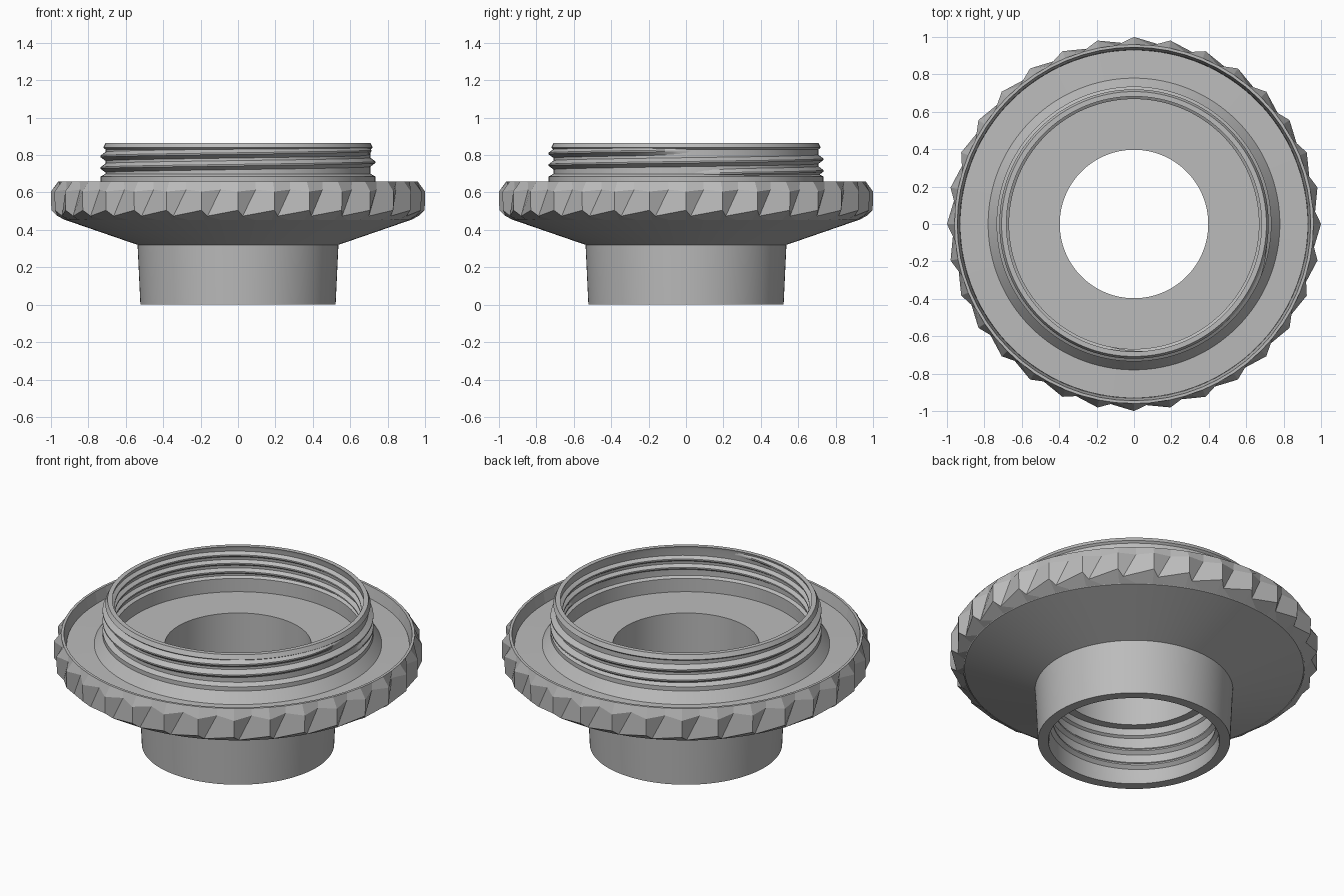
import bpy, bmesh
from math import sin, cos, pi, radians

cube = bpy.data.objects.get("Cube")
if cube:
    bpy.data.objects.remove(cube, do_unlink=True)

SEG = 128      # sides of the round parts
TEETH = 32     # grip teeth around the rim

metal = bpy.data.materials.new("grey metal")
metal.use_nodes = True
GREY = (0.5, 0.5, 0.5, 1)
metal.diffuse_color = GREY
metal.node_tree.nodes["Principled BSDF"].inputs["Base Color"].default_value = GREY


def loft(name, rows, ring=True, wrap=False, smooth=True):
    """Skin rows of points; ring closes each row, wrap joins last row to first."""
    bm = bmesh.new()
    grid = [[bm.verts.new(p) for p in row] for row in rows]
    pairs = list(zip(grid, grid[1:])) + ([(grid[-1], grid[0])] if wrap else [])
    count = len(rows[0])
    for a, b in pairs:
        for i in range(count if ring else count - 1):
            j = (i + 1) % count
            bm.faces.new((a[i], a[j], b[j], b[i]))
    bmesh.ops.holes_fill(bm, edges=[e for e in bm.edges if e.is_boundary])
    bmesh.ops.recalc_face_normals(bm, faces=bm.faces)
    mesh = bpy.data.meshes.new(name)
    bm.to_mesh(mesh)
    bm.free()
    mesh.materials.append(metal)
    obj = bpy.data.objects.new(name, mesh)
    bpy.context.collection.objects.link(obj)
    if smooth:
        bpy.ops.object.select_all(action='DESELECT')
        bpy.context.view_layer.objects.active = obj
        obj.select_set(True)
        bpy.ops.object.shade_smooth_by_angle(angle=radians(25))
    return obj


def polar(r, angle, z):
    return (r * cos(angle), r * sin(angle), z)


def circle(r, z, count=SEG):
    return [polar(r, 2 * pi * i / count, z) for i in range(count)]


def thread(name, root, crest, z0, z1, pitch, half):
    """Triangular ridge following a right-handed helix, fading at both ends."""
    turns = (z1 - z0) / pitch
    steps = int(turns * SEG)
    sink = root - 0.004 if crest > root else root + 0.004
    rows = []
    for i in range(steps + 1):
        a = 2 * pi * i / SEG
        z = z0 + pitch * i / SEG
        fade = min(1, i / 10, (steps - i) / 10)
        tip = sink + (crest - sink) * max(fade, 0.05)
        rows.append([polar(sink, a, z - half), polar(tip, a, z - 0.004),
                     polar(tip, a, z + 0.004), polar(sink, a, z + half)])
    return loft(name, rows)


# Main body: collar, cone, recessed flange, upper neck, floor and bore
body = [(0.465, 0), (0.522, 0), (0.537, 0.32), (0.92, 0.452), (0.93, 0.47),
        (0.93, 0.595), (0.78, 0.6), (0.735, 0.66), (0.735, 0.685),
        (0.708, 0.70), (0.708, 0.83), (0.72, 0.84), (0.708, 0.865),
        (0.682, 0.865), (0.688, 0.85), (0.688, 0.69), (0.67, 0.68),
        (0.67, 0.6), (0.397, 0.6), (0.397, 0.33), (0.445, 0.33),
        (0.445, 0.29), (0.46, 0.28), (0.46, 0.02)]
loft("body", [circle(r, z) for r, z in body], wrap=True)

# Threads: outside and inside the neck, and inside the collar
thread("neck_outer_thread", 0.708, 0.735, 0.70, 0.825, 0.062, 0.027)
thread("neck_inner_thread", 0.688, 0.668, 0.70, 0.84, 0.05, 0.02)
thread("collar_inner_thread", 0.46, 0.44, 0.05, 0.26, 0.09, 0.025)


# Grip rim: upright peaks with slanting valleys between them
def toothed(peak, peak_z, valley, valley_z, shift):
    row = []
    for i in range(TEETH):
        a = 2 * pi * i / TEETH
        row += [polar(peak, a, peak_z), polar(valley, a + radians(shift), valley_z)]
    return row


def rim_circle(r, z, shift=5.625):
    return toothed(r, z, r, z, shift)


rim = [rim_circle(0.925, 0.453),
       toothed(0.998, 0.505, 0.965, 0.474, 1.5),
       toothed(1.0, 0.605, 0.957, 0.615, 5.625),
       rim_circle(0.96, 0.66), rim_circle(0.945, 0.66),
       rim_circle(0.932, 0.59)]
loft("grip_rim", rim, wrap=True, smooth=False)
